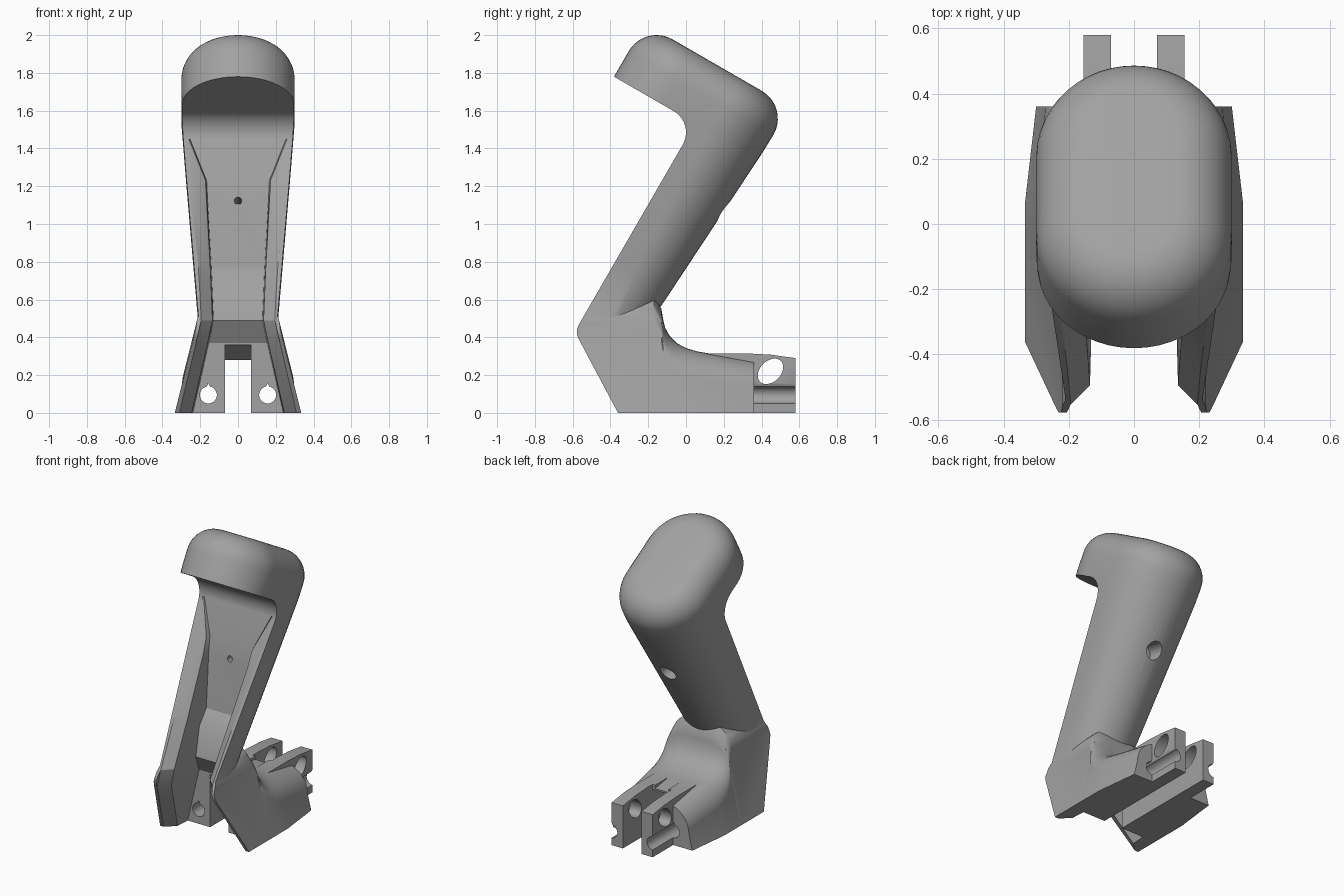
import bpy, bmesh, math
from mathutils import Vector

cube = bpy.data.objects.get("Cube")
if cube:
    bpy.data.objects.remove(cube, do_unlink=True)

grey = bpy.data.materials.new("plain grey")
grey.use_nodes = True
COLOUR = (0.36, 0.36, 0.36, 1)
grey.diffuse_color = COLOUR
grey.node_tree.nodes["Principled BSDF"].inputs["Base Color"].default_value = COLOUR


def loft(name, rings):
    """Skin a list of equal closed rings and cap both ends."""
    bm = bmesh.new()
    loops = [[bm.verts.new(p) for p in ring] for ring in rings]
    n = len(loops[0])
    for a, b in zip(loops, loops[1:]):
        for i in range(n):
            j = (i + 1) % n
            bm.faces.new((a[i], a[j], b[j], b[i]))
    bm.faces.new(loops[0])
    bm.faces.new(loops[-1])
    bmesh.ops.recalc_face_normals(bm, faces=bm.faces)
    mesh = bpy.data.meshes.new(name)
    bm.to_mesh(mesh)
    bm.free()
    mesh.materials.append(grey)
    obj = bpy.data.objects.new(name, mesh)
    bpy.context.collection.objects.link(obj)
    return obj


def prism(name, outline, x0, x1):
    """Extrude a (y, z) outline along x."""
    return loft(name, [[(x, y, z) for y, z in outline] for x in (x0, x1)])


def rod(name, start, end, radius, peak=1.0, count=32):
    """Round bar between two points; peak above 1 makes a teardrop."""
    start, end = Vector(start), Vector(end)
    axis = (end - start).normalized()
    side = axis.orthogonal() if abs(axis.x) > 0.9 else Vector((1, 0, 0))
    up = axis.cross(side).normalized()
    if up.z < 0:
        up = -up
    angles = [2 * math.pi * i / count for i in range(count)]
    ring = [radius * (math.cos(a) * side + math.sin(a) * up) for a in angles]
    ring[count // 4] *= peak
    return loft(name, [[c + p for p in ring] for c in (start, end)])


def combine(target, tool, operation):
    mod = target.modifiers.new(tool.name, "BOOLEAN")
    mod.operation, mod.solver, mod.object = operation, "EXACT", tool
    bpy.context.view_layer.objects.active = target
    bpy.ops.object.modifier_apply(modifier=mod.name)
    bpy.data.objects.remove(tool, do_unlink=True)


# Tilted frame of the grip: s runs backwards, h runs up the grip
C, S = math.cos(math.radians(30)), math.sin(math.radians(30))


def tilt(s, h):
    return (s * C + h * S, -s * S + h * C)


def stadium(h, inset=0.0, count=24):
    w = min(0.30, 0.205 + (h - 0.113) * 0.075) - inset
    front = -1.22 + inset + w
    back = -0.335 - 0.06 * max(0, 1.45 - h) - inset - w
    ring = []
    for centre, turn in ((back, 0), (front, math.pi)):
        for i in range(count + 1):
            a = turn + math.pi * i / count
            ring.append((w * math.cos(a), *tilt(centre + w * math.sin(a), h)))
    return ring


# Grip and head: one tapered stadium with a rounded top
TOP, R = 1.677, 0.17
rings = [stadium(h) for h in (0.05, 0.5, 1.0, 1.4)]
for i in range(11):
    a = math.pi / 2 * i / 10
    rings.append(stadium(TOP - R + R * math.sin(a), R * (1 - math.cos(a))))
body = loft("handle_body", rings)


# Base: arched sections that sweep down from the grip to the rear
def arch(y, top, r=0.17, count=10):
    w = 0.335 - max(0, y - 0.07) * 0.12
    corner = w - 0.25 * (top - r)
    half = [(w, 0)]
    for i in range(count + 1):
        a = math.pi / 2 * i / count
        half.append((corner - r + r * math.cos(a), top - r + r * math.sin(a)))
    half += [(-x, z) for x, z in reversed(half)]
    return [(x, y, z) for x, z in half]


sweep = [(-0.6, 0.62), (-0.17, 0.62), (-0.13, 0.55), (-0.122, 0.5), (-0.11, 0.45),
         (-0.085, 0.405), (-0.05, 0.37), (0, 0.343), (0.06, 0.325), (0.36, 0.275)]
combine(body, loft("base", [arch(y, t) for y, t in sweep]), "UNION")

# Front trim: heel, straight grip front, rounded throat, underside of head
trim = [(-0.3, -0.1), (-0.36, 0), (-0.565, 0.385), (-0.578, 0.415), (-0.578, 0.44)]
trim.append(tilt(-0.725, 0.12))
for i in range(11):
    a = math.pi / 2 * i / 10
    trim.append(tilt(-0.855 + 0.13 * math.cos(a), 1.221 + 0.13 * math.sin(a)))
trim += [tilt(-1.6, 1.351), (-1.5, 1.9), (-1.5, -0.1)]
combine(body, prism("front_trim", trim, -0.6, 0.6), "DIFFERENCE")

# Channel in the front: chamfered rim, steep walls, stepped floor
# each station: height, front y, floor y, rim half width, wall half width
stations = [(1.45, 0.0, 0.0, 0.262, 0.26), (1.23, -0.127, -0.065, 0.252, 0.172),
            (1.13, -0.185, -0.085, 0.245, 0.167), (0.77, -0.393, -0.14, 0.212, 0.147),
            (0.68, -0.445, -0.22, 0.206, 0.143), (0.49, -0.554, -0.27, 0.195, 0.135),
            (0.37, -0.55, -0.2, 0.222, 0.16), (-0.02, -0.35, -0.2, 0.315, 0.25)]
rings = []
for z, front, floor, rim, wall in stations:
    step = min(front + 0.06, (front + floor) / 2)
    half = [(rim, front - 0.1), (rim, front - 0.001), (wall, step), (wall - 0.006, floor)]
    half += [(-x, y) for x, y in reversed(half)]
    rings.append([(x, y, z) for x, y in half])
combine(body, loft("channel", rings), "DIFFERENCE")

# Rear prongs
prong = [(0.1, 0.02), (0.1, 0.315), (0.32, 0.315), (0.45, 0.308), (0.58, 0.29),
         (0.58, 0), (0.2, 0)]
for side in (-1, 1):
    combine(body, prism("prong", prong, side * 0.05, side * 0.155), "UNION")

# Slot between the prongs and through the base
slot = [(-0.7, -0.1), (-0.7, 0.36), (-0.19, 0.36), (-0.06, 0.28), (0.26, 0.28),
        (0.26, 0.5), (0.7, 0.5), (0.7, -0.1)]
combine(body, prism("slot", slot, -0.07, 0.07), "DIFFERENCE")

# Teardrop bores along the base and the cross hole in the prongs
for side in (-1, 1):
    x = side * 0.157
    combine(body, rod("bore", (x, -0.34, 0.095), (x, 0.7, 0.095), 0.045, 1.4), "DIFFERENCE")
combine(body, rod("cross_hole", (-0.25, 0.447, 0.22), (0.25, 0.447, 0.22), 0.055), "DIFFERENCE")

# Screw hole with a wider recess at the back
combine(body, rod("screw_hole", (0, -0.2, 1.145), (0, 0.2, 1.065), 0.02), "DIFFERENCE")
combine(body, rod("screw_recess", (0, 0.09, 1.088), (0, 0.45, 1.016), 0.055), "DIFFERENCE")

bpy.ops.object.select_all(action="DESELECT")
body.select_set(True)
bpy.context.view_layer.objects.active = body
bpy.ops.object.shade_smooth_by_angle(angle=math.radians(30))
